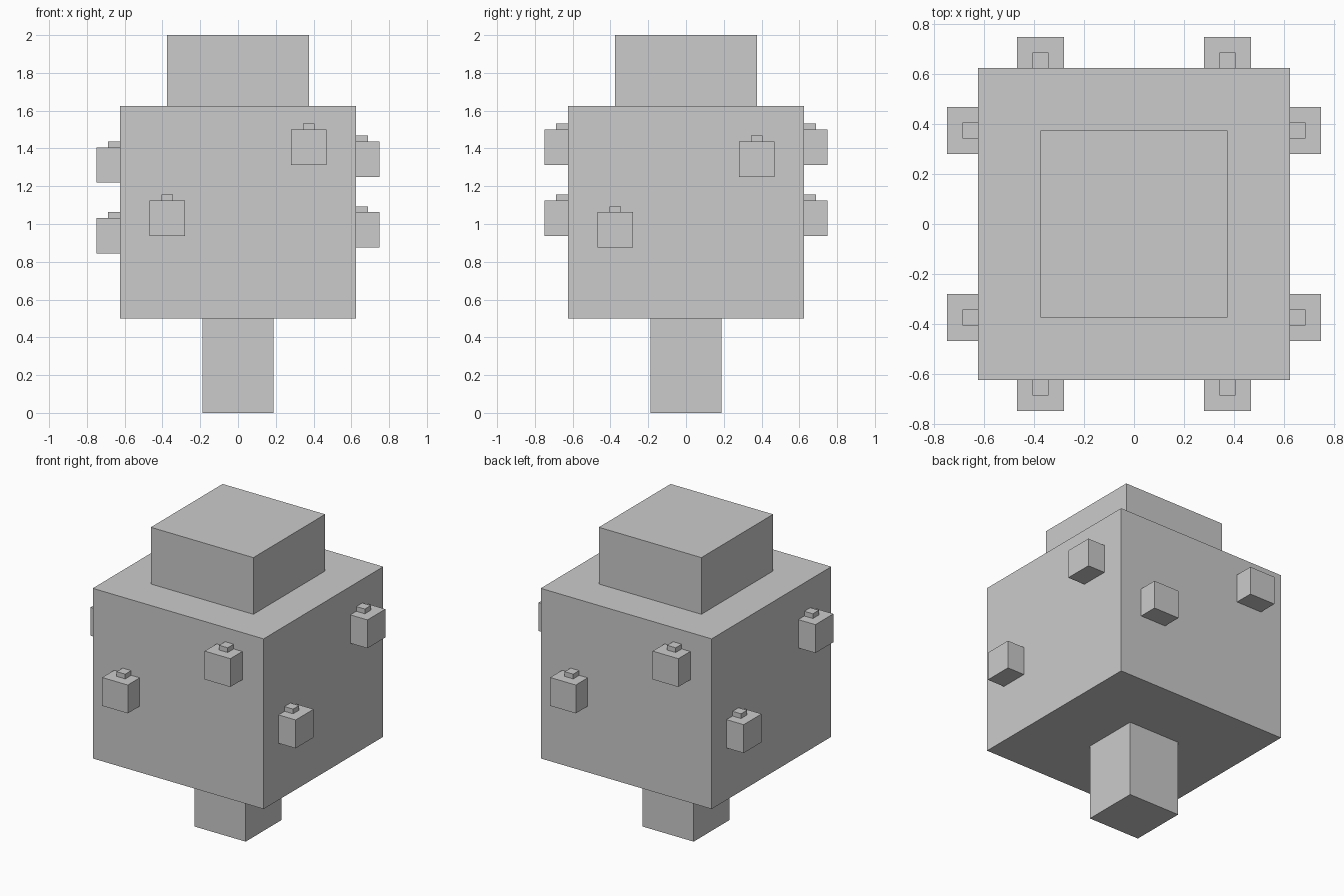
import bpy
from mathutils import Matrix, Vector
from math import pi

if "Cube" in bpy.data.objects:
    bpy.data.objects.remove(bpy.data.objects["Cube"])


def box(name, center, size):
    bpy.ops.mesh.primitive_cube_add(size=1, location=center)
    ob = bpy.context.object
    ob.name = name
    ob.scale = size
    bpy.ops.object.transform_apply(location=False, rotation=False, scale=True)
    return ob


# Trunk and two-tier foliage
box("trunk", (0, 0, 0.25), (0.375, 0.375, 0.5))
box("foliage", (0, 0, 1.0625), (1.25, 1.25, 1.125))
box("foliage_top", (0, 0, 1.8125), (0.75, 0.75, 0.375))

# Each side carries a low and a high fruit, half sunk into the foliage
FRUIT = 0.1875
STEM = 0.0625
sides = [("front", 0, 0.0), ("right", 1, -0.0625),
         ("back", 2, 0.0), ("left", 3, -0.09375)]
for side, turns, drop in sides:
    turn = Matrix.Rotation(turns * pi / 2, 3, 'Z')
    for level, x, z in (("low", -0.375, 0.9375), ("high", 0.375, 1.3125)):
        base = turn @ Vector((x, -0.65625, z + drop))
        box(f"fruit_{side}_{level}", base + Vector((0, 0, FRUIT / 2)), (FRUIT,) * 3)
        box(f"stem_{side}_{level}", base + Vector((0, 0, FRUIT + STEM / 4)),
            (STEM, STEM, STEM / 2))
